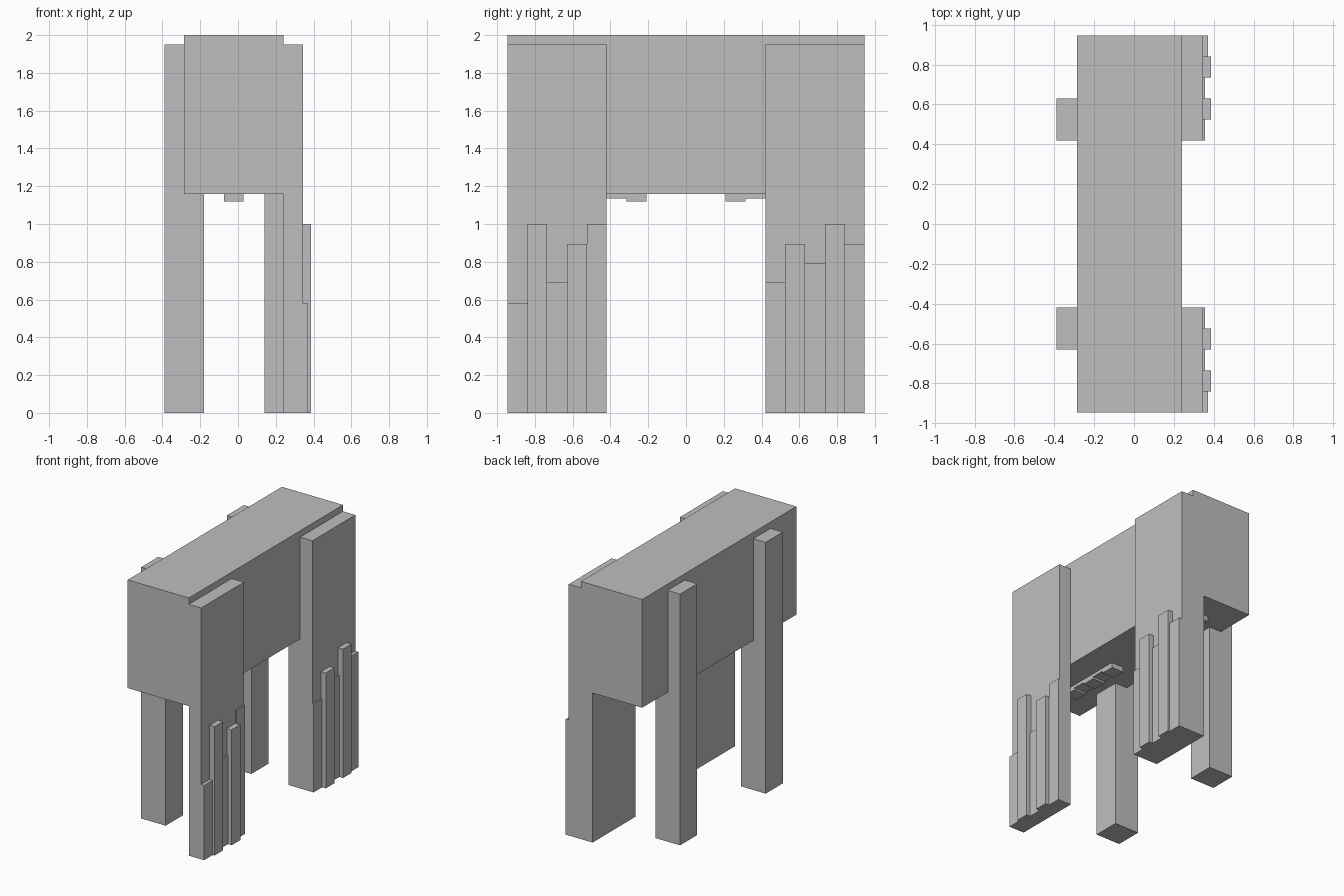
import bpy
import bmesh

cube = bpy.data.objects.get("Cube")
if cube:
    bpy.data.objects.remove(cube, do_unlink=True)

grey = bpy.data.materials.new("plain_grey")
grey.use_nodes = True
COLOUR = (0.52, 0.52, 0.52, 1)
grey.diffuse_color = COLOUR
grey.node_tree.nodes["Principled BSDF"].inputs["Base Color"].default_value = COLOUR


def prism(name, profile, y0, y1):
    """Extrude an (x, z) outline from y0 to y1."""
    bm = bmesh.new()
    face = bm.faces.new([bm.verts.new((x, y0, z)) for x, z in profile])
    out = bmesh.ops.extrude_face_region(bm, geom=[face])
    moved = [v for v in out["geom"] if isinstance(v, bmesh.types.BMVert)]
    bmesh.ops.translate(bm, verts=moved, vec=(0, y1 - y0, 0))
    bmesh.ops.recalc_face_normals(bm, faces=bm.faces)
    mesh = bpy.data.meshes.new(name)
    bm.to_mesh(mesh)
    bm.free()
    mesh.materials.append(grey)
    obj = bpy.data.objects.new(name, mesh)
    bpy.context.collection.objects.link(obj)
    return obj


def box(name, x0, x1, y0, y1, z0, z1):
    return prism(name, [(x0, z0), (x1, z0), (x1, z1), (x0, z1)], y0, y1)


# Main dimensions
STEP = 0.105            # width of one slat
END, INNER = 0.945, 0.42
BELLY, SHOULDER = 1.16, 1.95
LEFT, RIGHT = 0.24, -0.285
OUTER = 0.345

# Body
box("body", RIGHT, LEFT, -END, END, BELLY, 2.0)

# Wide legs: thin at the front, stepped under the body at the back
box("front_left_leg", LEFT, OUTER, -END, -INNER, 0, SHOULDER)
prism("back_left_leg",
      [(0.14, 0), (OUTER, 0), (OUTER, SHOULDER), (LEFT, SHOULDER),
       (LEFT, BELLY), (0.14, BELLY)], INNER, END)

# Narrow legs, stepped around the body side
narrow = [(-0.39, 0), (-0.18, 0), (-0.18, BELLY), (RIGHT, BELLY),
          (RIGHT, SHOULDER), (-0.39, SHOULDER)]
for label, side in (("front", -1), ("back", 1)):
    prism(label + "_right_leg", narrow, side * INNER, side * (INNER + 2 * STEP))

# Uneven slats on the outside of the wide legs, from the middle outwards
reach = (0.355, 0.387, 0.355, 0.387, 0.371)
heights = {"front": (1.0, 0.895, 0.69, 1.0, 0.58),
           "back": (0.69, 0.895, 0.79, 1.0, 0.895)}
for label, side in (("front", -1), ("back", 1)):
    for i, (x, top) in enumerate(zip(reach, heights[label])):
        y = INNER + i * STEP
        box(f"{label}_slat_{i + 1}", OUTER, x, side * y, side * (y + STEP), 0, top)

# Rows of small blocks under the belly
drops = (0.04, 0.025, 0.04, 0.025, 0.04)
for label, side in (("front", -1), ("back", 1)):
    for i, drop in enumerate(drops):
        y = 2 * STEP + i * STEP
        box(f"{label}_belly_block_{i + 1}", -0.075, 0.03,
            side * y, side * (y + STEP), BELLY - drop, BELLY)
